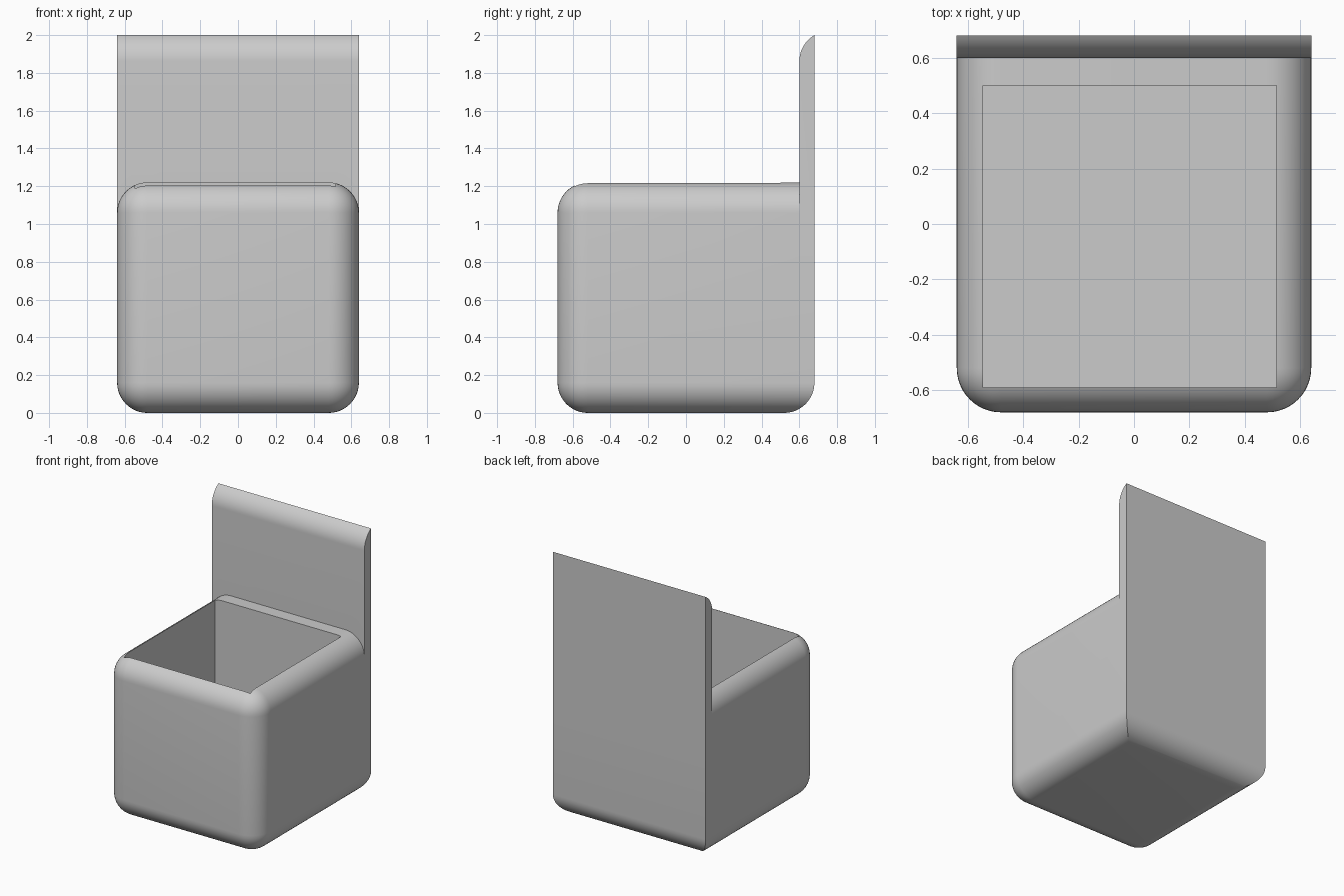
import bpy
import bmesh
from math import radians, sin, cos

HALF_X, HALF_Y = 0.64, 0.68
BOX_TOP, TOP = 1.22, 2.0
RADIUS = 0.16
PANEL_FRONT = 0.6

cube = bpy.data.objects.get("Cube")
if cube:
    bpy.data.objects.remove(cube, do_unlink=True)

grey = bpy.data.materials.new("light grey")
grey.use_nodes = True
grey.diffuse_color = (0.6, 0.6, 0.6, 1)
grey.node_tree.nodes["Principled BSDF"].inputs["Base Color"].default_value = grey.diffuse_color


def add_object(name, bm):
    bmesh.ops.recalc_face_normals(bm, faces=bm.faces)
    mesh = bpy.data.meshes.new(name)
    bm.to_mesh(mesh)
    bm.free()
    mesh.materials.append(grey)
    obj = bpy.data.objects.new(name, mesh)
    bpy.context.collection.objects.link(obj)
    return obj


def box(low, high):
    bm = bmesh.new()
    bmesh.ops.create_cube(bm, size=1)
    for v in bm.verts:
        v.co = [high[i] if v.co[i] > 0 else low[i] for i in range(3)]
    return bm


def apply_boolean(target, tool, operation):
    mod = target.modifiers.new(operation.lower(), "BOOLEAN")
    mod.operation = operation
    mod.solver = "EXACT"
    mod.object = tool
    bpy.context.view_layer.objects.active = target
    bpy.ops.object.modifier_apply(modifier=mod.name)
    bpy.data.objects.remove(tool, do_unlink=True)


# Rounded box: upright and top edges at the back stay sharp
bm = box((-HALF_X, -HALF_Y, 0), (HALF_X, HALF_Y, BOX_TOP))
rounded = []
for e in bm.edges:
    at_back = all(v.co.y > 0 for v in e.verts)
    at_bottom = all(v.co.z < 0.01 for v in e.verts)
    if at_bottom or not at_back:
        rounded.append(e)
bmesh.ops.bevel(bm, geom=rounded, offset=RADIUS, offset_type="OFFSET",
                segments=12, profile=0.5, affect="EDGES", clamp_overlap=False)
holder = add_object("holder_box", bm)

# Tall back panel with a curved front top edge, extruded across x
profile = [(HALF_Y, 0.8), (PANEL_FRONT, 0.8)]
arc_z = TOP - RADIUS * sin(radians(60))
for i in range(13):
    a = radians(60 * i / 12)
    profile.append((PANEL_FRONT + RADIUS * (1 - cos(a)), arc_z + RADIUS * sin(a)))
bm = bmesh.new()
side = bm.faces.new([bm.verts.new((-HALF_X, y, z)) for y, z in profile])
new = bmesh.ops.extrude_face_region(bm, geom=[side])["geom"]
bmesh.ops.translate(bm, vec=(2 * HALF_X, 0, 0),
                    verts=[g for g in new if isinstance(g, bmesh.types.BMVert)])
panel = add_object("back_panel", bm)
apply_boolean(holder, panel, "UNION")

# Open compartment
cavity = add_object("cavity_cutter", box((-0.545, -0.59, 0.1), (0.515, 0.5, 1.5)))
cavity.hide_render = True
apply_boolean(holder, cavity, "DIFFERENCE")

# Smooth fillets, sharp edges kept
bpy.ops.object.select_all(action="DESELECT")
holder.select_set(True)
bpy.context.view_layer.objects.active = holder
bpy.ops.object.shade_smooth_by_angle(angle=radians(25))
